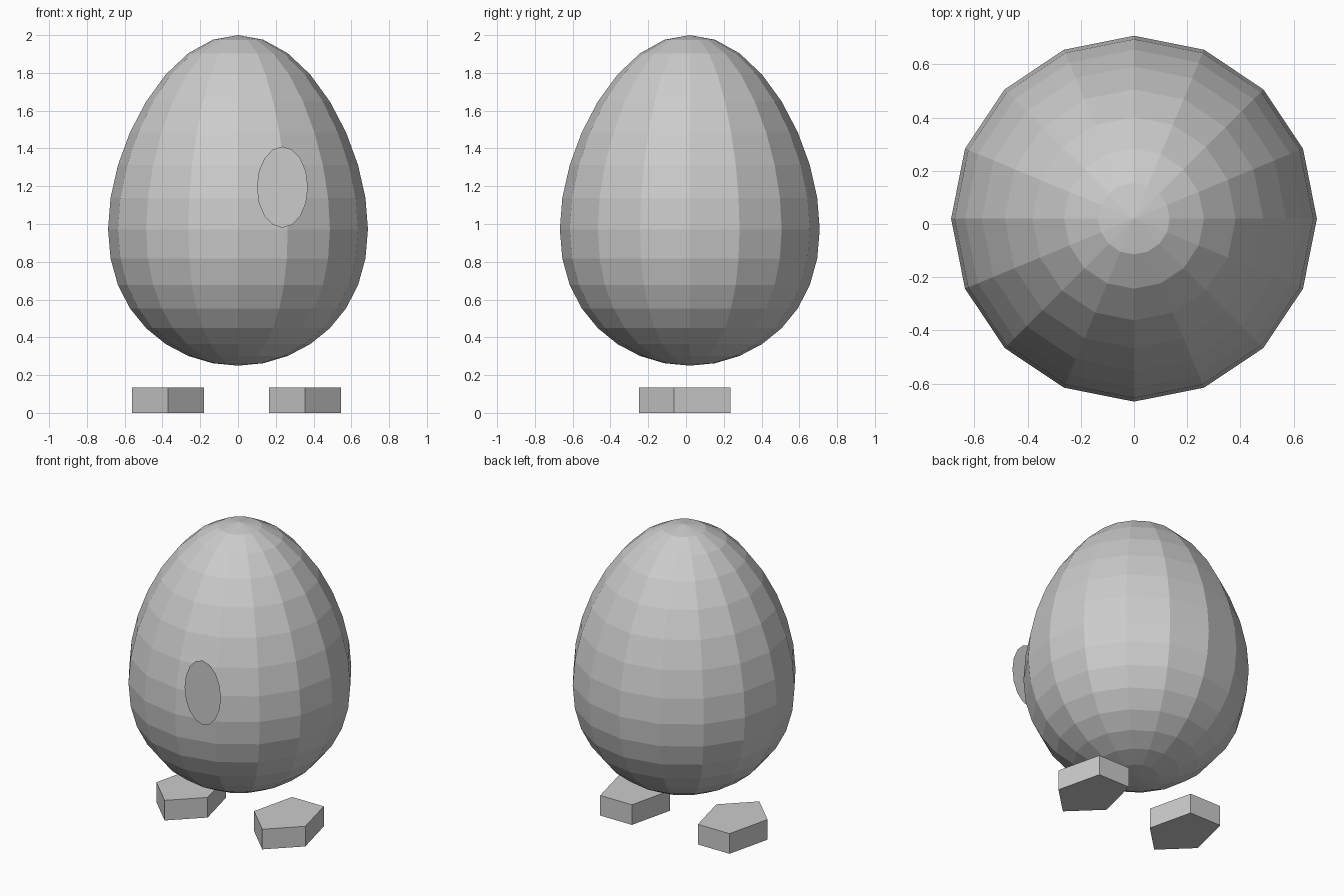
import bpy, bmesh, math
from mathutils import Matrix

if "Cube" in bpy.data.objects:
    bpy.data.objects.remove(bpy.data.objects["Cube"])

grey = bpy.data.materials.new("plain grey")
grey.diffuse_color = (0.6, 0.6, 0.6, 1)
grey.use_nodes = True
grey.node_tree.nodes["Principled BSDF"].inputs["Base Color"].default_value = grey.diffuse_color


def add_object(name, bm, location):
    mesh = bpy.data.meshes.new(name)
    bm.to_mesh(mesh)
    bm.free()
    mesh.materials.append(grey)
    obj = bpy.data.objects.new(name, mesh)
    obj.location = location
    bpy.context.collection.objects.link(obj)
    return obj


# Egg body: faceted sphere stretched towards a narrower top
bm = bmesh.new()
bmesh.ops.create_uvsphere(bm, u_segments=16, v_segments=16, radius=1)
for v in bm.verts:
    c = v.co.z
    v.co.x *= 0.688
    v.co.y *= 0.688
    v.co.z = 0.822 * c + 0.153 * c ** 2 + 0.053 * c ** 3
add_object("egg_body", bm, (0, 0.02, 0.972))

# Feet: five-sided blocks with one corner pointing forward
for side, x in (("left", -0.37), ("right", 0.355)):
    bm = bmesh.new()
    corners = []
    for i in range(5):
        a = -math.pi / 2 + i * math.tau / 5
        corners.append(bm.verts.new((0.2 * math.cos(a), 0.268 * math.sin(a), 0)))
    base = bm.faces.new(corners)
    top = bmesh.ops.extrude_face_region(bm, geom=[base], use_keep_orig=True)
    bmesh.ops.translate(bm, vec=(0, 0, 0.135),
                        verts=[g for g in top["geom"] if isinstance(g, bmesh.types.BMVert)])
    bmesh.ops.recalc_face_normals(bm, faces=bm.faces)
    add_object(side + "_foot", bm, (x, 0.018, 0))

# Eye: flat oval standing just in front of the body
bm = bmesh.new()
bmesh.ops.create_circle(bm, cap_ends=True, segments=16, radius=1)
bm.transform(Matrix.Rotation(math.pi / 2, 4, "X") @ Matrix.Diagonal((0.135, 0.215, 1, 1)))
add_object("eye", bm, (0.235, -0.709, 1.195))
